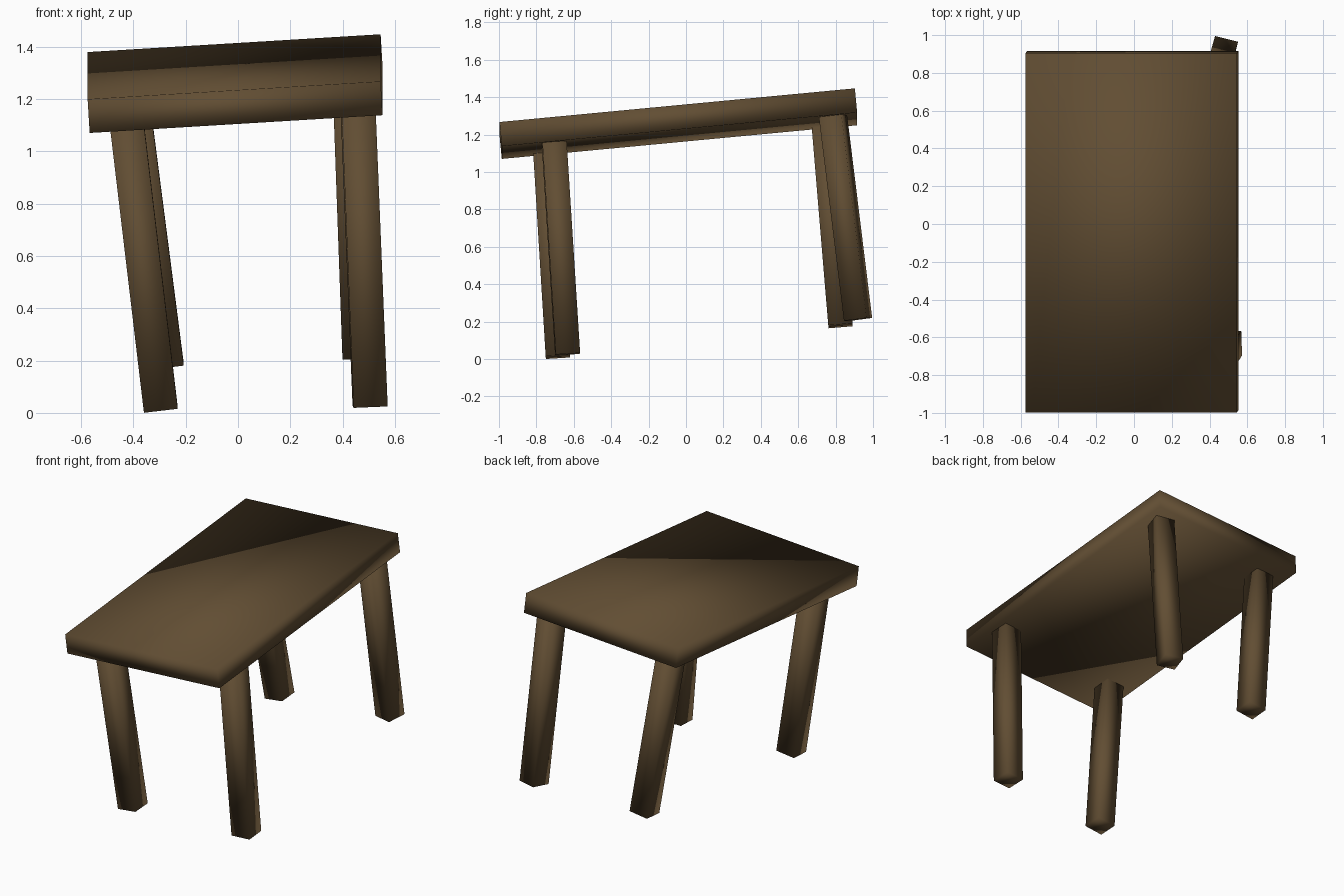
import bpy
import bmesh
from math import radians, cos, sin
from mathutils import Vector, Matrix

if "Cube" in bpy.data.objects:
    bpy.data.objects.remove(bpy.data.objects["Cube"])

wood = bpy.data.materials.new("dark_wood")
wood.diffuse_color = (0.12, 0.075, 0.033, 1)
wood.use_nodes = True
wood.node_tree.nodes["Principled BSDF"].inputs["Base Color"].default_value = wood.diffuse_color


def box(name, origin, a, b, c):
    """Smooth-shaded box centred on origin with full edge vectors a, b, c."""
    m = Matrix((a, b, c)).transposed().to_4x4()
    m.translation = origin
    bm = bmesh.new()
    bmesh.ops.create_cube(bm, size=1, matrix=m)
    for f in bm.faces:
        f.smooth = True
    me = bpy.data.meshes.new(name)
    bm.to_mesh(me)
    bm.free()
    me.materials.append(wood)
    ob = bpy.data.objects.new(name, me)
    bpy.context.collection.objects.link(ob)
    return ob


# tilted table top, laid out from its low front left corner
across = Vector((1.12, 0, 0.068))
along = Vector((0, 1.9, 0.18))
thick = across.cross(along).normalized() * 0.13
corner = Vector((-0.567, -0.985, 1.07))
box("table_top", corner + (across + along + thick) / 2, across, along, thick)


# legs, each leaning its own way: foot centre, top centre, twist
def leg(name, foot, top, twist=0, w=0.13):
    foot, top = Vector(foot), Vector(top)
    axis = top - foot
    d = axis.normalized()
    t = radians(twist)
    side = Vector((cos(t), sin(t), 0))
    side = (side - d * side.dot(d)).normalized()
    box(name, (foot + top) / 2, side * w, d.cross(side) * w, axis)


leg("front_left_leg", (-0.295, -0.685, 0.012), (-0.425, -0.752, 1.105))
leg("front_right_leg", (0.505, -0.633, 0.026), (0.459, -0.705, 1.16), 2)
leg("back_left_leg", (-0.272, 0.826, 0.178), (-0.41, 0.737, 1.245))
leg("back_right_leg", (0.475, 0.92, 0.212), (0.436, 0.785, 1.305), -14, 0.125)
